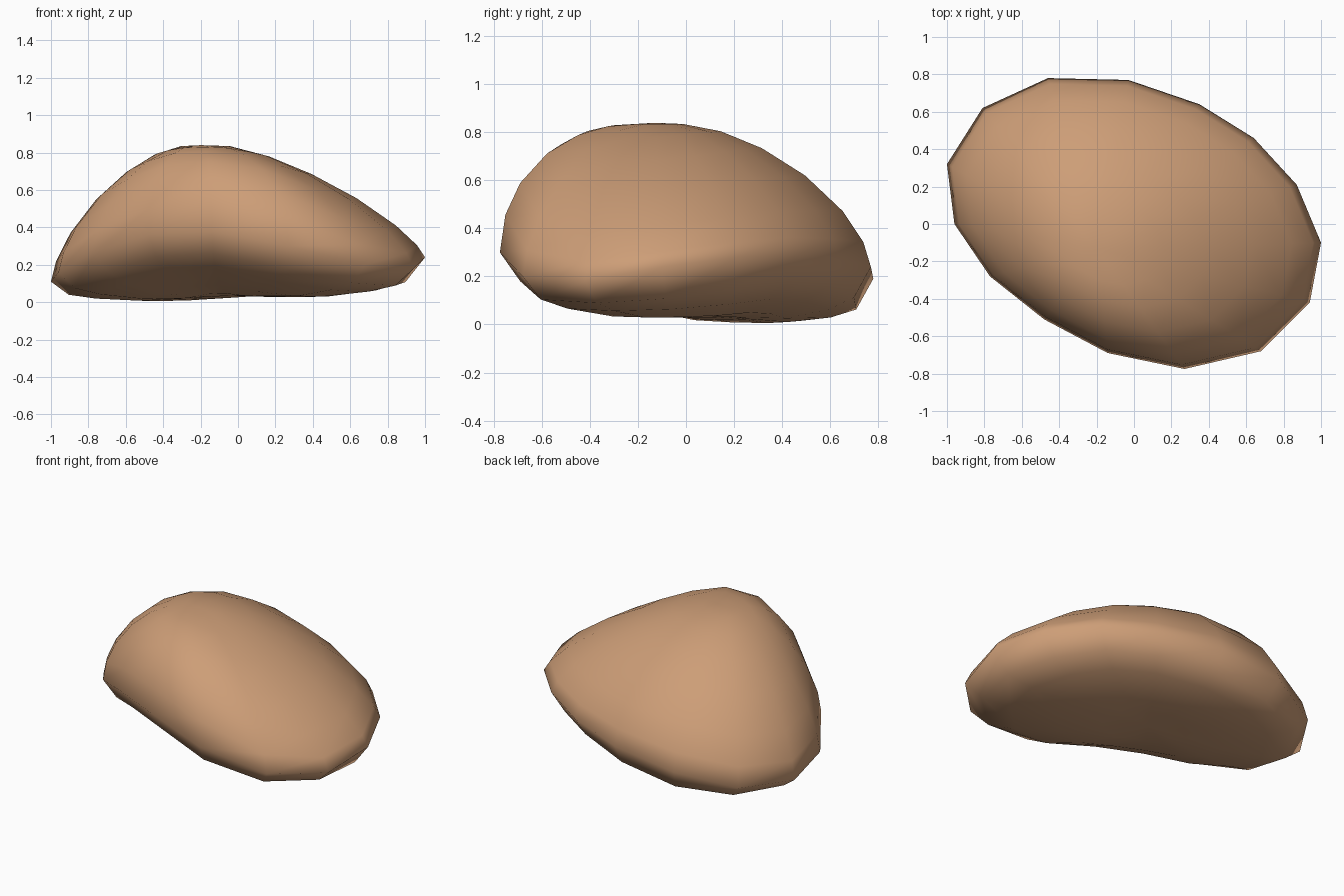
import bpy, bmesh
from mathutils import Vector

if "Cube" in bpy.data.objects:
    bpy.data.objects.remove(bpy.data.objects["Cube"])

# Widest outline of the stone: x, y, z, roundness of the upper side, roundness of the underside
RIM = [
    (-1.00, 0.32, 0.11, 1.50, 2.8), (-0.96, 0.00, 0.16, 1.52, 2.4),
    (-0.77, -0.28, 0.27, 1.70, 1.9), (-0.48, -0.51, 0.36, 2.10, 1.65),
    (-0.14, -0.69, 0.38, 2.28, 1.65), (0.27, -0.775, 0.30, 2.05, 2.0),
    (0.68, -0.68, 0.20, 1.58, 2.5), (0.94, -0.42, 0.18, 1.40, 2.7),
    (1.00, -0.10, 0.24, 1.32, 2.8), (0.87, 0.21, 0.28, 1.35, 2.4),
    (0.64, 0.46, 0.29, 1.43, 2.0), (0.35, 0.64, 0.27, 1.50, 2.0),
    (-0.03, 0.77, 0.24, 1.58, 2.4), (-0.46, 0.78, 0.19, 1.60, 3.1),
    (-0.81, 0.62, 0.12, 1.58, 3.2),
]
CROWN = Vector((-0.20, -0.13, 0.835))
BASE = Vector((-0.05, 0.07, 0.012))


def ring(bm, pole, flat, frac, column, tilt=0.0):
    """One ring, pulled from the rim on a rounded curve towards a small flat area round a pole."""
    verts = []
    for row in RIM:
        n = row[column]
        rise = (1 - frac ** n) ** (1 / n)
        out = flat + (1 - flat) * frac
        x = pole.x + (row[0] - pole.x) * out
        y = pole.y + (row[1] - pole.y) * out
        z = row[2] + (pole.z + tilt * (x - y) - row[2]) * rise
        verts.append(bm.verts.new((x, y, z)))
    return verts


bm = bmesh.new()
rings = [ring(bm, BASE, 0, f, 4, 0.013) for f in (0.25, 0.5, 0.75, 0.9)]
rings += [ring(bm, CROWN, 0.13, f, 3) for f in (1.0, 0.96, 0.85, 0.65, 0.42, 0.2, 0.0)]
count = len(RIM)

# Slight hollow in the underside
for v in rings[0]:
    v.co.z += 0.012

# Skin between the rings
for low, high in zip(rings, rings[1:]):
    for i in range(count):
        j = (i + 1) % count
        bm.faces.new((low[i], low[j], high[j], high[i]))

# Close the underside and the gently rounded crown
for loop, point in ((rings[0], BASE + Vector((0, 0, 0.023))), (rings[-1], CROWN + Vector((0, 0, 0.005)))):
    pole = bm.verts.new(point)
    for i in range(count):
        bm.faces.new((loop[i], loop[(i + 1) % count], pole))
bmesh.ops.recalc_face_normals(bm, faces=bm.faces[:])

mesh = bpy.data.meshes.new("stone")
bm.to_mesh(mesh)
bm.free()
for poly in mesh.polygons:
    poly.use_smooth = True

# Single warm brown colour
brown = bpy.data.materials.new("warm brown")
brown.diffuse_color = (0.61, 0.34, 0.185, 1)
brown.use_nodes = True
brown.node_tree.nodes["Principled BSDF"].inputs["Base Color"].default_value = brown.diffuse_color
mesh.materials.append(brown)
stone = bpy.data.objects.new("stone", mesh)
bpy.context.collection.objects.link(stone)
